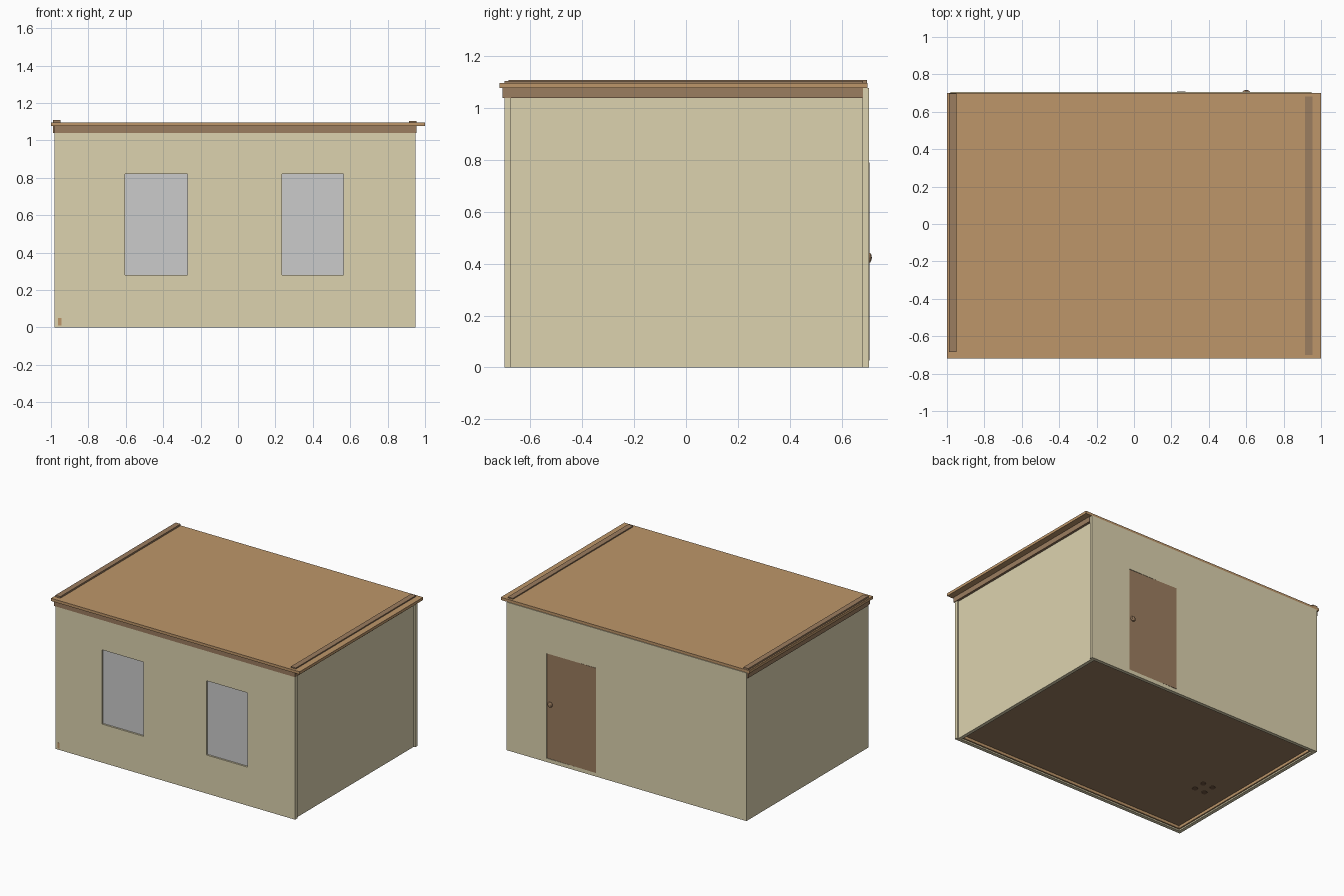
import bpy, bmesh, math
from mathutils import Matrix, Vector

if "Cube" in bpy.data.objects:
    bpy.data.objects.remove(bpy.data.objects["Cube"])


def material(name, rgb):
    m = bpy.data.materials.new(name)
    m.diffuse_color = (*rgb, 1)
    m.use_nodes = True
    m.node_tree.nodes["Principled BSDF"].inputs["Base Color"].default_value = m.diffuse_color
    return m


CREAM = material("cream", (0.72, 0.65, 0.43))
TAN = material("tan", (0.51, 0.305, 0.144))
BROWN = material("brown", (0.33, 0.205, 0.115))
DARK = material("dark_brown", (0.16, 0.09, 0.05))


def add(name, bm, mat=None):
    mesh = bpy.data.meshes.new(name)
    bm.to_mesh(mesh)
    bm.free()
    ob = bpy.data.objects.new(name, mesh)
    bpy.context.collection.objects.link(ob)
    if mat:
        mesh.materials.append(mat)
    return ob


def box(name, x, y, z, mat=None):
    bm = bmesh.new()
    size = [b - a for a, b in (x, y, z)]
    mid = [(a + b) / 2 for a, b in (x, y, z)]
    bmesh.ops.create_cube(bm, size=1, matrix=Matrix.Translation(mid) @ Matrix.Diagonal((*size, 1)))
    return add(name, bm, mat)


def cut(target, x, y, z):
    # Cut a rectangular opening and discard the cutter
    cutter = box("cutter", x, y, z)
    cutter.hide_render = True
    mod = target.modifiers.new("opening", 'BOOLEAN')
    mod.operation, mod.solver, mod.object = 'DIFFERENCE', 'EXACT', cutter
    bpy.context.view_layer.objects.active = target
    bpy.ops.object.modifier_apply(modifier=mod.name)
    bpy.data.objects.remove(cutter)


# Walls
front = box("front_wall", (-0.98, 0.95), (-0.70, -0.675), (0, 1.07), CREAM)
back = box("back_wall", (-0.98, 0.95), (0.68, 0.705), (0, 1.077), CREAM)
box("left_wall", (-0.98, -0.955), (-0.675, 0.68), (0, 1.07), CREAM)
box("right_wall", (0.913, 0.938), (-0.675, 0.68), (0, 1.07), CREAM)

# Windows with slightly recessed panes
for side, x in (("left", (-0.605, -0.27)), ("right", (0.235, 0.565))):
    cut(front, x, (-0.8, -0.6), (0.28, 0.82))
    box(side + "_window_pane", x, (-0.687, -0.68), (0.28, 0.82))

# Door, very slightly ajar in its opening
cut(back, (0.23, 0.63), (0.6, 0.8), (0.027, 0.79))
door = box("door", (-0.2, 0.2), (-0.01, 0.01), (0.027, 0.79), BROWN)
door.location = (0.43, 0.694, 0)
door.rotation_euler.z = -0.02

# Door knob: neck and faceted ball
bm = bmesh.new()
bmesh.ops.create_uvsphere(bm, u_segments=8, v_segments=6, radius=1,
                          matrix=Matrix.Translation((0.6, 0.706, 0.423)) @ Matrix.Diagonal((0.02, 0.011, 0.02, 1)))
add("door_knob", bm, BROWN)

# Floor and skirting
box("floor", (-0.955, 0.913), (-0.675, 0.68), (0.03, 0.045), BROWN)
box("left_skirting", (-0.962, -0.945), (-0.701, 0.68), (0.01, 0.05), TAN)
box("front_skirting", (-0.955, 0.913), (-0.678, -0.665), (0.01, 0.05), TAN)
box("right_skirting", (0.903, 0.916), (-0.675, 0.68), (0.01, 0.05), TAN)
box("back_skirting_left", (-0.955, 0.22), (0.67, 0.684), (0.01, 0.05), TAN)
box("back_skirting_right", (0.64, 0.913), (0.67, 0.684), (0.01, 0.05), TAN)

# Roof slab and beams
box("roof", (-1.0, 1.0), (-0.72, 0.70), (1.077, 1.097), TAN)
box("front_beam", (-0.985, 0.955), (-0.707, -0.667), (1.04, 1.078), BROWN)
box("left_beam", (-0.99, -0.95), (-0.685, 0.698), (1.04, 1.109), BROWN)
box("right_beam", (0.915, 0.955), (-0.70, 0.683), (1.04, 1.105), BROWN)

# Small stool whose feet reach through the floor
for i, (dx, dy) in enumerate(((-1, -1), (1, -1), (-1, 1), (1, 1))):
    bm = bmesh.new()
    bmesh.ops.create_cone(bm, cap_ends=True, segments=12, radius1=0.02, radius2=0.02, depth=0.21,
                          matrix=Matrix.Translation((-0.75 + dx * 0.04, -0.18 + dy * 0.042, 0.132)))
    add(f"stool_leg_{i + 1}", bm, DARK)
box("stool_seat", (-0.83, -0.67), (-0.26, -0.10), (0.237, 0.26), DARK)
